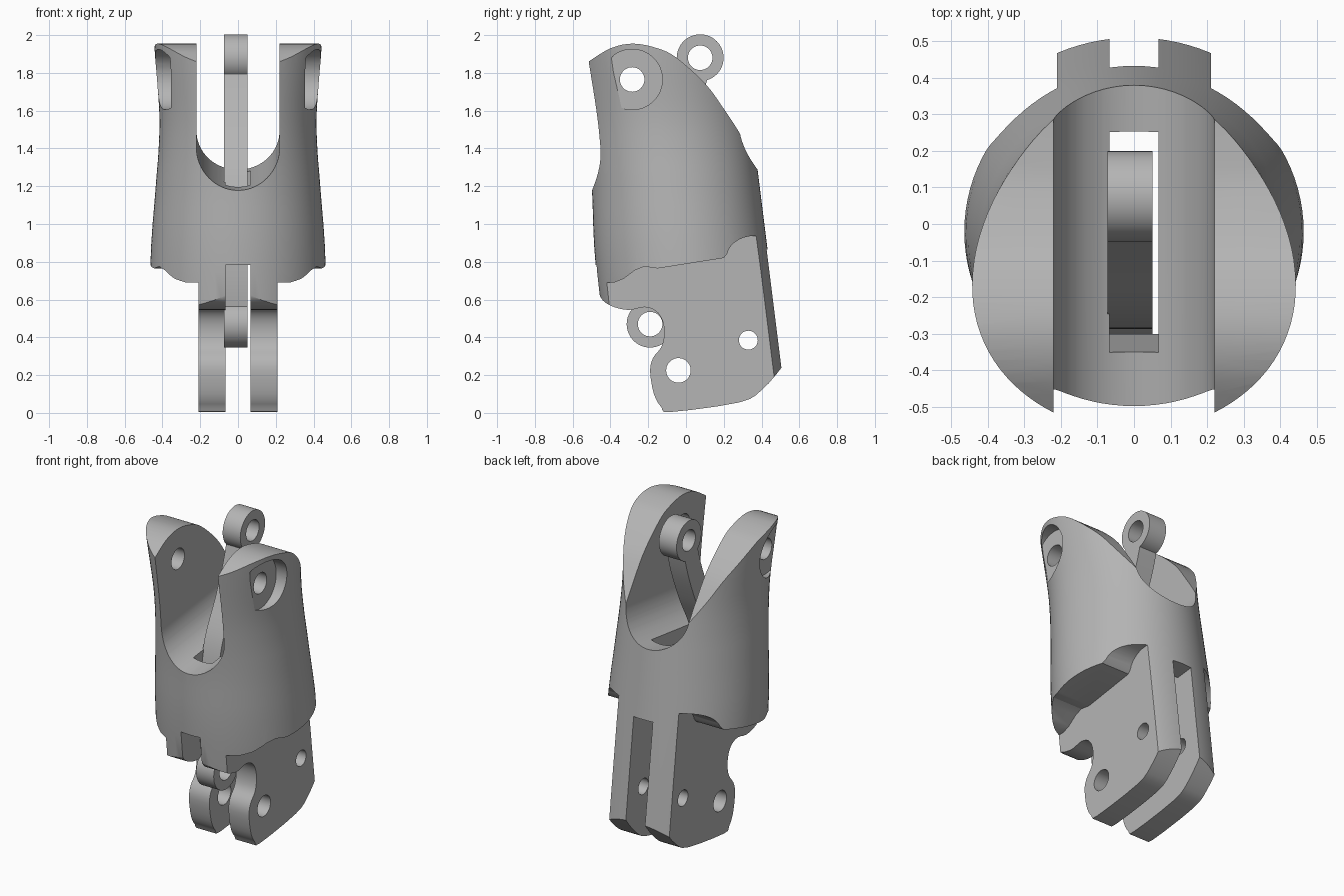
import bpy, bmesh
from math import sin, cos, pi, sqrt
from mathutils import Vector

if "Cube" in bpy.data.objects:
    bpy.data.objects.remove(bpy.data.objects["Cube"])

grey = bpy.data.materials.new("plain grey")
grey.use_nodes = True
grey.diffuse_color = (0.46, 0.46, 0.46, 1)
grey.node_tree.nodes["Principled BSDF"].inputs["Base Color"].default_value = (0.46, 0.46, 0.46, 1)

TILT = 0.125  # the housing leans forward as it rises


def loft(name, loops):
    """Closed solid through a list of equal-length point loops."""
    bm = bmesh.new()
    rings = [[bm.verts.new(p) for p in loop] for loop in loops]
    for a, b in zip(rings, rings[1:]):
        for i in range(len(a)):
            j = (i + 1) % len(a)
            bm.faces.new((a[i], a[j], b[j], b[i]))
    bm.faces.new(rings[0])
    bm.faces.new(rings[-1])
    bmesh.ops.recalc_face_normals(bm, faces=bm.faces)
    mesh = bpy.data.meshes.new(name)
    bm.to_mesh(mesh)
    bm.free()
    ob = bpy.data.objects.new(name, mesh)
    bpy.context.collection.objects.link(ob)
    mesh.materials.append(grey)
    return ob


def side_prism(name, pts, x0, x1):
    """Side outline (y, z) swept across x."""
    return loft(name, [[(x, y, z) for y, z in pts] for x in (x0, x1)])


def circle(cy, cz, r, n=40):
    return [(cy + r * cos(2 * pi * i / n), cz + r * sin(2 * pi * i / n)) for i in range(n)]


def combine(ob, tool, operation):
    """Apply a boolean and discard the tool."""
    mod = ob.modifiers.new("cut", "BOOLEAN")
    mod.operation, mod.solver, mod.object = operation, "EXACT", tool
    bpy.context.view_layer.objects.active = ob
    bpy.ops.object.modifier_apply(modifier=mod.name)
    bpy.data.objects.remove(tool)


def smooth(ob):
    bpy.ops.object.select_all(action="DESELECT")
    ob.select_set(True)
    bpy.context.view_layer.objects.active = ob
    bpy.ops.object.shade_smooth_by_angle(angle=0.5)


def spline(pts, steps):
    """Smooth curve through the points."""
    out = []
    for i in range(len(pts) - 1):
        p0, p1, p2, p3 = (Vector(pts[min(max(k, 0), len(pts) - 1)]) for k in range(i - 1, i + 3))
        for s in range(steps):
            t = s / steps
            out.append(0.5 * (2 * p1 + (p2 - p0) * t + (2 * p0 - 5 * p1 + 4 * p2 - p3) * t * t
                              + (3 * p1 - p0 - 3 * p2 + p3) * t ** 3))
    return out + [Vector(pts[-1])]


# Housing shell: leaning oval sections given as height, half width, front depth
sections = [(-0.05, 0.465, 0.465), (0.75, 0.465, 0.462), (1.18, 0.437, 0.43),
            (1.4, 0.42, 0.42), (1.6, 0.417, 0.417), (1.9, 0.44, 0.42), (2.1, 0.45, 0.42)]
coarse = [Vector(s) for s in sections]
loops = []
for z, rx, front in spline(coarse, 4):
    loop = []
    for i in range(96):
        a = 2 * pi * i / 96
        depth = 0.46 if sin(a) > 0 else front
        loop.append((rx * cos(a), 0.08 - TILT * z + depth * sin(a), z))
    loops.append(loop)
housing = loft("housing", loops)

# Side silhouette: slanted crown, front lip, hooked lower lugs
crown = spline([(-0.56, 1.83), (-0.515, 1.86), (-0.4, 1.93), (-0.28, 1.955), (-0.15, 1.93),
                (-0.05, 1.88), (0.1, 1.745), (0.2, 1.61), (0.3, 1.455), (0.42, 1.24)], 4)
hook = spline([(0.6, 0.38), (0.51, 0.245), (0.4, 0.12), (0.28, 0.055), (-0.08, 0.005), (-0.13, 0.03),
               (-0.17, 0.1), (-0.19, 0.22), (-0.175, 0.29), (-0.13, 0.35), (-0.115, 0.42),
               (-0.125, 0.49), (-0.16, 0.54), (-0.22, 0.56), (-0.3, 0.545), (-0.38, 0.56),
               (-0.44, 0.595), (-0.47, 0.65), (-0.52, 0.72)], 3)
outline = [tuple(p) for p in crown] + [(0.7, 1.2)] + [tuple(p) for p in hook] + [(-0.6, 0.8)]
combine(housing, side_prism("outline", outline, -0.7, 0.7), "INTERSECT")

# Undercut on both sides leaves the skirt above the lugs
skirt = [(-0.7, 0.69), (-0.38, 0.69), (-0.33, 0.71), (-0.27, 0.755), (-0.22, 0.775), (-0.15, 0.765),
         (0.2, 0.82)]
skirt += [(0.36 - 0.145 * cos(a * pi / 16), 0.82 + 0.117 * sin(a * pi / 16)) for a in range(1, 9)]
skirt += [(0.8, 0.937), (0.8, -0.2), (-0.7, -0.2)]
for s in (-1, 1):
    combine(housing, side_prism("undercut", skirt, s * 0.21, s * 0.8), "DIFFERENCE")

# U-shaped fork opening, square to the leaning axis
u = [(0.22 * cos(pi + pi * i / 32), 1.46 + 0.22 * sin(pi + pi * i / 32)) for i in range(33)]
u += [(0.22, 2.4), (-0.22, 2.4)]
fork = loft("fork_opening", [[(x, y, z + TILT * y) for x, z in u] for y in (-0.9, 0.9)])
combine(housing, fork, "DIFFERENCE")

# Central slot: shaft through the floor, open front and back between the lugs
slot = [(-0.8, -0.1), (-0.8, 0.745), (-0.3, 0.805), (-0.375, 1.4), (0.235, 1.4),
        (0.31, 0.85), (0.9, 0.92), (0.9, -0.1)]
combine(housing, side_prism("slot", slot, -0.067, 0.067), "DIFFERENCE")

# Flat-sided round pockets outside the fork arms
pocket = [(max(y, -0.395 + 0.14 * (1.88 - z)), z) for y, z in circle(-0.285, 1.765, 0.16, 64)]
for s in (-1, 1):
    combine(housing, side_prism("pocket", pocket, s * 0.355, s * 0.7), "DIFFERENCE")

# Pin holes through the fork and the lugs
for y, z, r in ((-0.285, 1.765, 0.065), (-0.04, 0.225, 0.065), (0.33, 0.385, 0.05)):
    combine(housing, side_prism("pin_hole", circle(y, z, r), -0.8, 0.8), "DIFFERENCE")
smooth(housing)

# Link: curved bar with an eye at each end
low, high = (-0.19, 0.47), (0.075, 1.88)
path = spline([low, (-0.22, 0.7), (-0.215, 1.0), (-0.17, 1.25), (-0.06, 1.48), (0.02, 1.68), high], 6)
left, right = [], []
for i, p in enumerate(path):
    d = (path[min(i + 1, len(path) - 1)] - path[max(i - 1, 0)]).normalized() * 0.065
    left.append((p.x - d.y, p.y + d.x))
    right.append((p.x + d.y, p.y - d.x))
link = side_prism("link", left + right[::-1], -0.073, 0.05)
for c in (low, high):
    combine(link, side_prism("eye", circle(*c, 0.124, 64), -0.073, 0.05), "UNION")
for c in (low, high):
    combine(link, side_prism("eye_hole", circle(*c, 0.065), -0.3, 0.3), "DIFFERENCE")
smooth(link)
